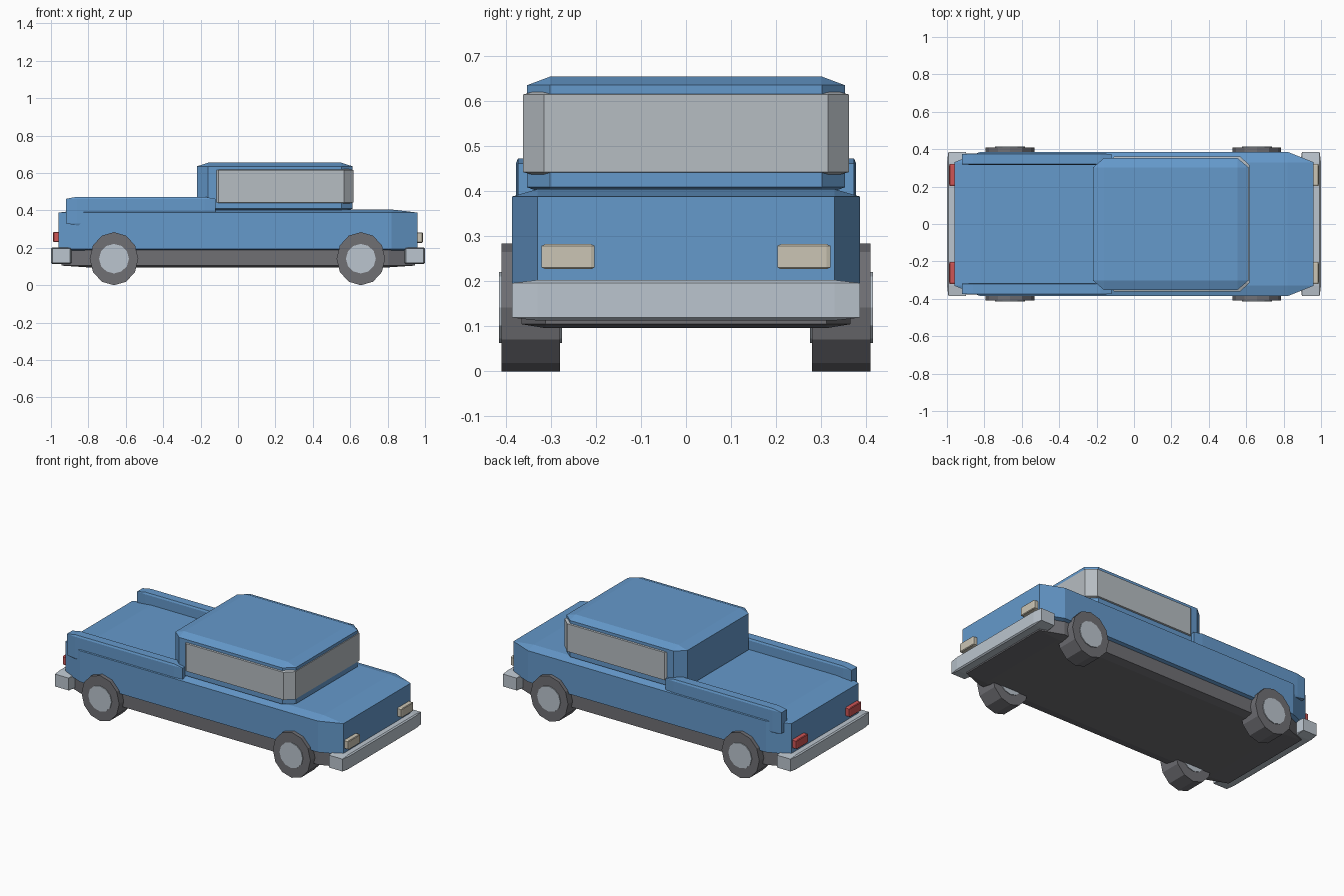
import bpy, bmesh
from math import radians
from mathutils import Matrix

old = bpy.data.objects.get("Cube")
if old:
    bpy.data.objects.remove(old, do_unlink=True)


def material(name, rgb):
    m = bpy.data.materials.new(name)
    m.use_nodes = True
    colour = (*rgb, 1)
    m.diffuse_color = colour
    m.node_tree.nodes["Principled BSDF"].inputs["Base Color"].default_value = colour
    return m


blue = material("body_blue", (0.13, 0.32, 0.60))
chrome = material("chrome_grey", (0.50, 0.56, 0.62))
glass = material("window_grey", (0.47, 0.51, 0.54))
rubber = material("dark_grey", (0.16, 0.16, 0.175))
cream = material("lamp_cream", (0.60, 0.56, 0.46))
red = material("lamp_red", (0.62, 0.09, 0.09))


def finish(name, bm, mat):
    mesh = bpy.data.meshes.new(name)
    bmesh.ops.recalc_face_normals(bm, faces=bm.faces)
    bm.to_mesh(mesh)
    bm.free()
    mesh.materials.append(mat)
    obj = bpy.data.objects.new(name, mesh)
    bpy.context.collection.objects.link(obj)
    return obj


def block(name, mat, xs, ys, zs, cut=0.145):
    """Cube with cut edges, stretched to fill the given ranges."""
    bm = bmesh.new()
    bmesh.ops.create_cube(bm, size=2)
    bmesh.ops.bevel(bm, geom=bm.edges[:], offset=cut, segments=1, affect='EDGES')
    spans = (xs, ys, zs)
    size = Matrix.Diagonal([(b - a) / 2 for a, b in spans] + [1])
    centre = Matrix.Translation([(a + b) / 2 for a, b in spans])
    bm.transform(centre @ size)
    return finish(name, bm, mat)


def disc(name, mat, x, ys, z, rx, rz):
    """Twelve-sided drum lying along y."""
    bm = bmesh.new()
    bmesh.ops.create_cone(bm, cap_ends=True, segments=12, radius1=1, radius2=1, depth=1)
    bm.transform(Matrix.Translation((x, sum(ys) / 2, z))
                 @ Matrix.Diagonal((rx, abs(ys[1] - ys[0]), rz, 1))
                 @ Matrix.Rotation(radians(90), 4, 'X'))
    return finish(name, bm, mat)


def mirrored(side, a, b):
    return tuple(sorted((side * a, side * b)))


# Chassis, lower body and cab
block("chassis", rubber, (-0.945, 0.945), (-0.365, 0.365), (0.096, 0.22))
block("lower_body", blue, (-0.96, 0.96), (-0.386, 0.386), (0.178, 0.405))
block("cab", blue, (-0.22, 0.613), (-0.353, 0.353), (0.39, 0.655))

# Wraparound windows: one block slightly proud of the cab
block("cab_windows", glass, (-0.155, 0.617), (-0.362, 0.362), (0.43, 0.628), 0.13)

# Bumpers
block("front_bumper", chrome, (0.89, 1.0), (-0.386, 0.386), (0.113, 0.203))
block("rear_bumper", chrome, (-1.0, -0.89), (-0.386, 0.386), (0.113, 0.203))

for side, word in ((1, "left"), (-1, "right")):
    # Bed rails
    block(word + "_bed_rail", blue, (-0.92, -0.12), mirrored(side, 0.315, 0.378), (0.32, 0.473))
    # Lamps
    lamp = mirrored(side, 0.203, 0.321)
    block(word + "_headlight", cream, (0.94, 0.988), lamp, (0.227, 0.283))
    block(word + "_taillight", red, (-0.988, -0.94), lamp, (0.23, 0.286))
    # Wheels with hubs showing on both faces
    for x, end in ((0.657, "front"), (-0.663, "rear")):
        tag = end + "_" + word
        disc(tag + "_tyre", rubber, x, mirrored(side, 0.28, 0.41), 0.142, 0.13, 0.142)
        disc(tag + "_hub", chrome, x, mirrored(side, 0.276, 0.415), 0.142, 0.08, 0.079)
